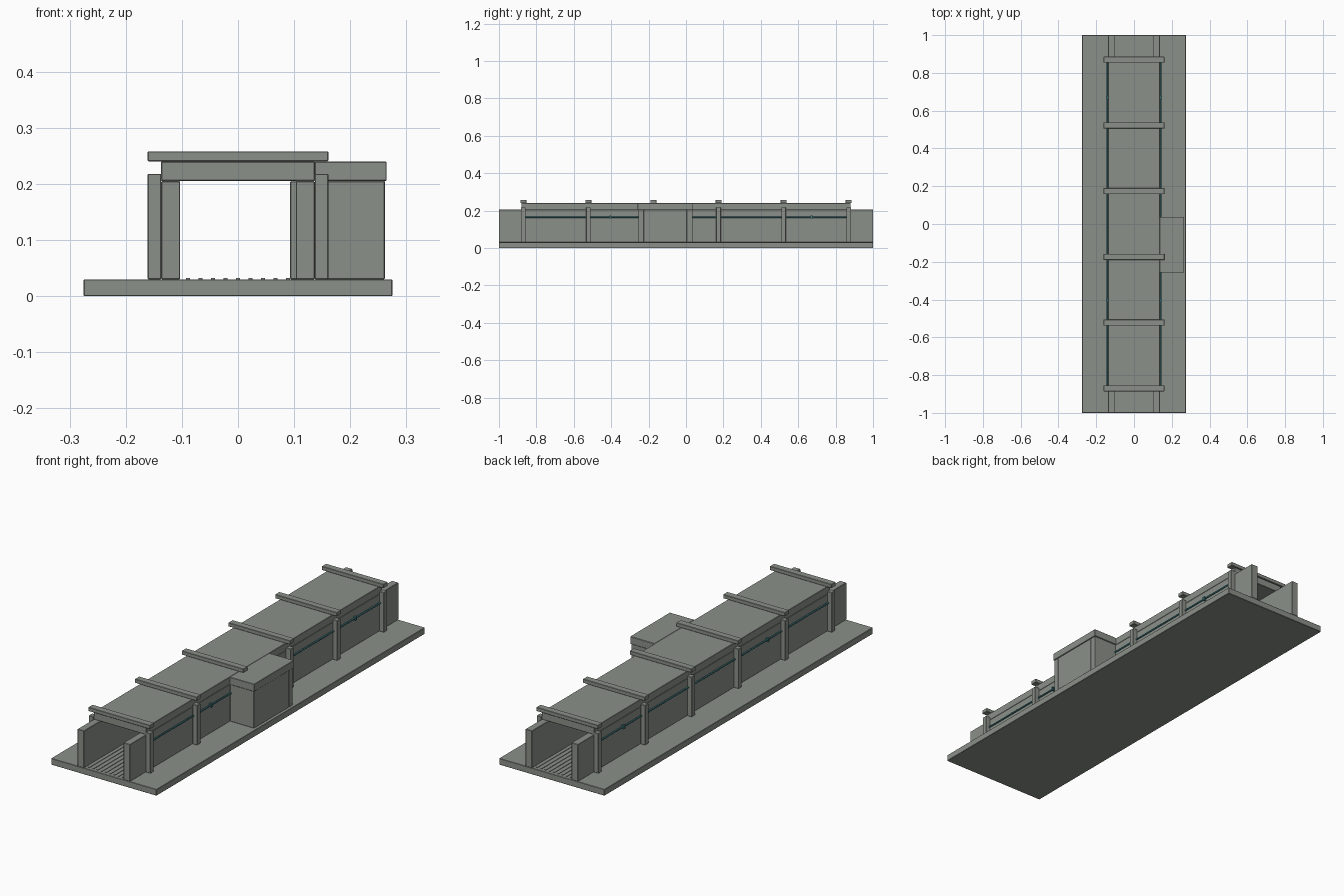
import bpy
from mathutils import Vector

if "Cube" in bpy.data.objects:
    bpy.data.objects.remove(bpy.data.objects["Cube"], do_unlink=True)


def material(name, colour):
    m = bpy.data.materials.new(name)
    m.use_nodes = True
    m.diffuse_color = (*colour, 1)
    m.node_tree.nodes["Principled BSDF"].inputs["Base Color"].default_value = (*colour, 1)
    return m


CONCRETE = material("grey concrete", (0.26, 0.28, 0.25))
TEAL = material("teal pipe", (0.05, 0.2, 0.22))


def box(name, lo, hi, mat=CONCRETE, bevel=0.0015):
    """Box between two corners with slightly eased edges."""
    lo, hi = Vector(lo), Vector(hi)
    bpy.ops.mesh.primitive_cube_add(size=1, location=(lo + hi) / 2)
    ob = bpy.context.object
    ob.name = name
    ob.scale = hi - lo
    bpy.ops.object.transform_apply(location=False, rotation=False, scale=True)
    ob.data.materials.append(mat)
    if bevel:
        mod = ob.modifiers.new("eased edges", "BEVEL")
        mod.width = bevel
        mod.segments = 1
    return ob


def pipe(name, x, y0, y1, z, radius=0.004):
    bpy.ops.mesh.primitive_cylinder_add(
        vertices=12, radius=radius, depth=y1 - y0,
        location=(x, (y0 + y1) / 2, z), rotation=(1.5708, 0, 0))
    ob = bpy.context.object
    ob.name = name
    ob.data.materials.append(TEAL)
    bpy.ops.object.shade_smooth_by_angle()


FLOOR, WALL_TOP, ROOF_TOP = 0.03, 0.205, 0.24
INNER, OUTER = 0.103, 0.137
ROOM_Y0, ROOM_Y1, ROOM_X = -0.255, 0.035, 0.262
ROOF_END = 0.88
RIBS = [0.348 * (i - 2.5) for i in range(6)]

# Ground slab and passage walls, the left one open to the side room
box("ground_slab", (-0.275, -1, 0), (0.275, 1, FLOOR))
box("right_wall", (-OUTER, -1, FLOOR), (-INNER, 1, WALL_TOP))
T = 0.03
box("left_wall_front", (INNER, -1, FLOOR), (OUTER, ROOM_Y0 + T, WALL_TOP))
box("left_wall_back", (INNER, ROOM_Y1 - T, FLOOR), (OUTER, 1, WALL_TOP))
for name, y in (("front", ROOM_Y0 + T), ("back", ROOM_Y1 - T)):
    box(f"door_jamb_{name}", (0.093, y - 0.012, FLOOR), (OUTER, y + 0.012, WALL_TOP))

# Side room
box("room_front_wall", (OUTER, ROOM_Y0, FLOOR), (ROOM_X, ROOM_Y0 + T, WALL_TOP))
box("room_back_wall", (OUTER, ROOM_Y1 - T, FLOOR), (ROOM_X, ROOM_Y1, WALL_TOP))
box("room_outer_wall", (ROOM_X - T, ROOM_Y0 + T, FLOOR), (ROOM_X, ROOM_Y1 - T, WALL_TOP))
box("room_roof", (OUTER, ROOM_Y0 - 0.003, WALL_TOP), (0.265, ROOM_Y1 + 0.003, ROOF_TOP))

# Passage roof
box("passage_roof", (-OUTER, -ROOF_END, WALL_TOP), (OUTER, ROOF_END, ROOF_TOP))

# Ribs: a beam over the roof and a post on each side
for i, y in enumerate(RIBS):
    box(f"roof_beam_{i}", (-0.161, y - 0.016, ROOF_TOP), (0.161, y + 0.016, 0.258))
    for side, s in (("left", 1), ("right", -1)):
        if s > 0 and ROOM_Y0 < y < ROOM_Y1:
            continue
        xs = sorted((s * OUTER, s * 0.161))
        box(f"{side}_post_{i}", (xs[0], y - 0.0125, FLOOR), (xs[1], y + 0.0125, 0.218))

# Pipes along the outer walls, with clamps
PIPE_X, PIPE_Z = 0.142, 0.165
pipe("right_pipe", -PIPE_X, -0.87, 0.87, PIPE_Z)
pipe("left_pipe_front", PIPE_X, -0.87, ROOM_Y0, PIPE_Z)
pipe("left_pipe_back", PIPE_X, ROOM_Y1, 0.87, PIPE_Z)
for s in (-1, 1):
    for y in (-0.405, 0.67):
        xs = sorted((s * OUTER, s * 0.149))
        box("pipe_clamp", (xs[0], y - 0.005, PIPE_Z - 0.008),
            (xs[1], y + 0.005, PIPE_Z + 0.008), TEAL, 0)

# Raised floor strips
for i in range(9):
    x = 0.0222 * (i - 4)
    box(f"floor_strip_{i}", (x - 0.0035, -0.985, FLOOR - 0.001),
        (x + 0.0035, 0.985, FLOOR + 0.0025), CONCRETE, 0)
